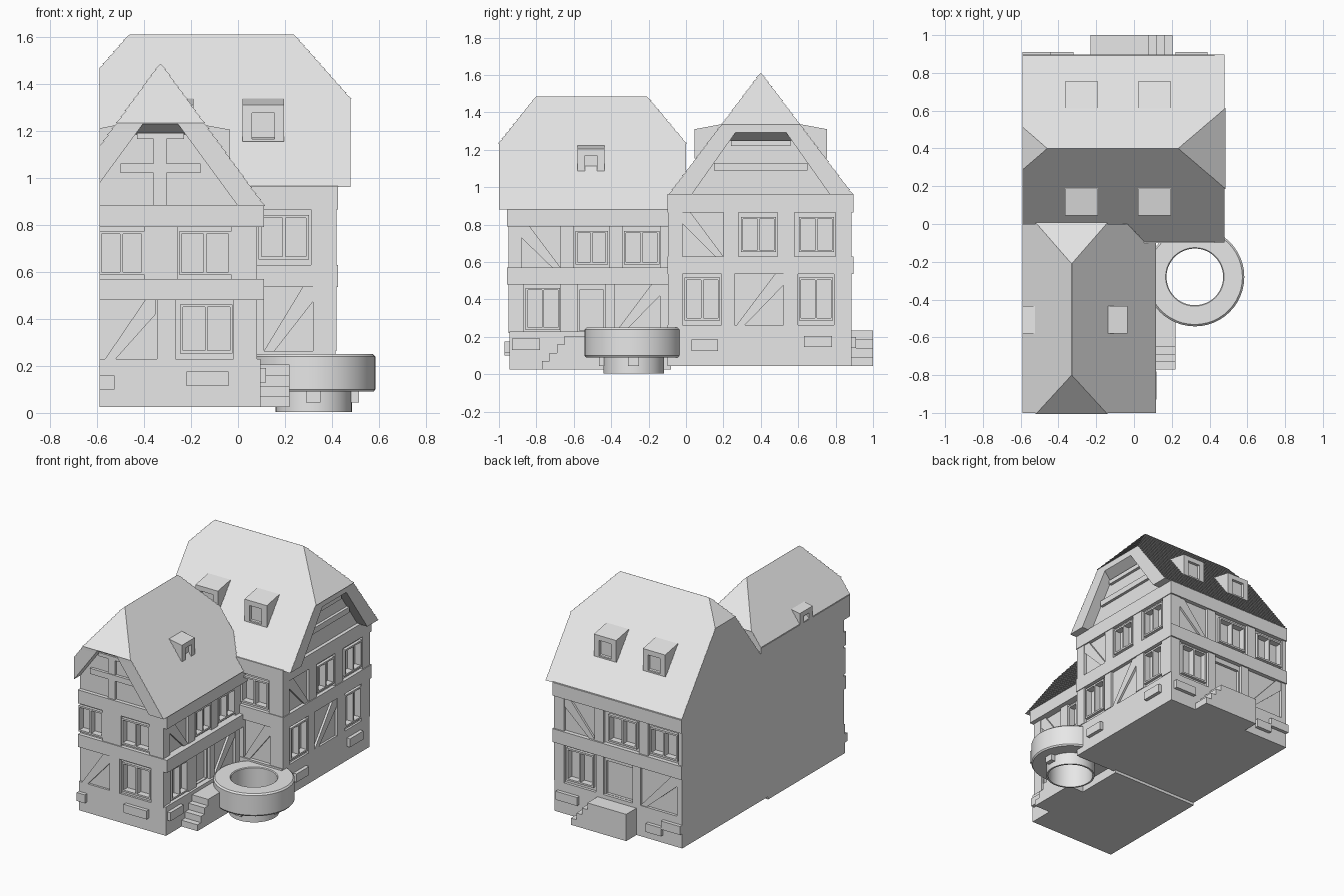
import bpy, bmesh, math
from mathutils import Vector

cube = bpy.data.objects.get("Cube")
if cube:
    bpy.data.objects.remove(cube, do_unlink=True)

GREY = bpy.data.materials.new("plain grey")
GREY.use_nodes = True
GREY.diffuse_color = (0.8, 0.8, 0.8, 1)
GREY.node_tree.nodes["Principled BSDF"].inputs["Base Color"].default_value = (0.8, 0.8, 0.8, 1)
LEFT = -0.59  # flat party wall


def finish(name, bm):
    bmesh.ops.recalc_face_normals(bm, faces=bm.faces)
    me = bpy.data.meshes.new(name)
    bm.to_mesh(me)
    bm.free()
    ob = bpy.data.objects.new(name, me)
    bpy.context.collection.objects.link(ob)
    me.materials.append(GREY)
    return ob


def cut(ob, bm):
    cutter = finish("cutter", bm)
    cutter.hide_render = True
    mod = ob.modifiers.new("cut", "BOOLEAN")
    mod.operation, mod.solver, mod.object = "DIFFERENCE", "EXACT", cutter
    bpy.context.view_layer.objects.active = ob
    bpy.ops.object.modifier_apply(modifier=mod.name)
    bpy.data.objects.remove(cutter, do_unlink=True)


def facade(axis, plane, sign):
    """Maps (along, height, outward depth) on a wall to space."""
    def place(u, z, d):
        p = plane + sign * d
        return Vector((u, p, z)) if axis == "y" else Vector((p, u, z))
    return place


def prism(bm, face, pts, d0, d1):
    a = [bm.verts.new(face(u, z, d0)) for u, z in pts]
    b = [bm.verts.new(face(u, z, d1)) for u, z in pts]
    bm.faces.new(a)
    bm.faces.new(b[::-1])
    for i in range(len(pts)):
        j = (i + 1) % len(pts)
        bm.faces.new((a[i], b[i], b[j], a[j]))


def bar(bm, face, u0, u1, z0, z1, d0, d1):
    prism(bm, face, [(u0, z0), (u1, z0), (u1, z1), (u0, z1)], d0, d1)


def hull(bm, pts):
    vs = [bm.verts.new(p) for p in pts]
    bmesh.ops.convex_hull(bm, input=vs)


GROUND = facade("y", 0, 1)


def block(name, x, y, z):
    bm = bmesh.new()
    bar(bm, GROUND, *x, *z, *y)
    return finish(name, bm)


def storey(name, face, z0, z1, posts, windows, braces, holes):
    """Posts, diagonal braces and paired windows of one floor of a wall."""
    bm = bmesh.new()
    for u0, u1 in posts:
        bar(bm, face, u0, u1, z0, z1, -0.01, 0.02)
    for lo, hi in braces:
        w = 0.045 if hi > lo else -0.045
        prism(bm, face, [(lo, z0), (lo + w, z0), (hi, z1 - 0.06), (hi, z1), (hi - w, z1)], -0.01, 0.015)
    f = 0.012
    for u0, u1, h0, h1 in windows:
        mid = (u0 + u1) / 2
        for a, b in ((u0 - f, u0), (mid - f / 2, mid + f / 2), (u1, u1 + f)):
            bar(bm, face, max(a, LEFT) if face in LEFT_ENDED else a, b, h0 - f, h1 + f, -0.01, 0.02)
        for a, b in ((h0 - f, h0), (h1, h1 + f)):
            bar(bm, face, u0, u1, a, b, -0.01, 0.02)
        bar(holes, face, u0, mid - f / 2, h0, h1, -0.025, 0.05)
        bar(holes, face, mid + f / 2, u1, h0, h1, -0.025, 0.05)
    finish(name, bm)


def roof(name, along, ends, ridge, centre, base, peak, half, rows, clip_row, overhang=0.007):
    """Half-hipped roof made of stepped rows, cut flat at the party wall."""
    bm = bmesh.new()
    step, rings = (peak - base) / rows, []
    def ring(i, lip):
        w = half * (1 - i / rows) + lip
        t = max(0, (i - clip_row) / (rows - clip_row))
        e = lip if i >= clip_row else 0
        lo = ends[0] + (ridge[0] - ends[0]) * t - e
        hi = ends[1] + (ridge[1] - ends[1]) * t + e
        z = base + i * step
        pts = [(lo, centre - w), (hi, centre - w), (hi, centre + w), (lo, centre + w)]
        rings.append([bm.verts.new((a, b, z) if along == "x" else (b, a, z)) for a, b in pts])
    for i in range(rows):
        ring(i, overhang)
        ring(i + 1, 0.0005)
    for low, high in zip(rings, rings[1:]):
        for i in range(4):
            j = (i + 1) % 4
            bm.faces.new((low[i], low[j], high[j], high[i]))
    bm.faces.new(rings[0])
    bm.faces.new(rings[-1])
    got = bmesh.ops.bisect_plane(bm, geom=bm.verts[:] + bm.edges[:] + bm.faces[:], dist=1e-6,
                                 plane_co=(LEFT, 0, 0), plane_no=(-1, 0, 0), clear_outer=True)
    edges = [g for g in got["geom_cut"] if isinstance(g, bmesh.types.BMEdge)]
    bmesh.ops.holes_fill(bm, edges=edges)
    return finish(name, bm)


def gable_pocket(ob, face, centre, base, top, wide, narrow, depth):
    """Recess the gable behind the verge boards, with a sloping soffit."""
    k = (wide - narrow) / (top - base)
    pts = []
    for d, zt in ((0, top - 0.05), (depth, top), (depth + 0.1, top + 0.001)):
        for z in (base - 0.1, zt):
            w = narrow + (top - z) * k
            pts += [face(centre - w, z, d), face(centre + w, z, d)]
    bm = bmesh.new()
    hull(bm, pts)
    cut(ob, bm)


def dormer(name, face, u0, u1, z0, z1, depth, rise):
    bm = bmesh.new()
    hull(bm, [face(u, z, d) for u in (u0, u1)
              for z, d in ((z0, 0), (z1, 0), (z1 + rise, -depth), (z0, -depth))])
    ob = finish(name, bm)
    hole = bmesh.new()
    bar(hole, face, u0 + 0.04, u1 - 0.04, z0 + 0.01, z1 - 0.035, -0.02, 0.05)
    cut(ob, hole)


# Wall planes
f_front, f_side = facade("y", -0.93, -1), facade("x", 0.06, 1)
b_front, b_side, b_rear = facade("y", -0.075, -1), facade("x", 0.4, 1), facade("y", 0.865, 1)
LEFT_ENDED = (f_front, b_rear)

# Front house: masses and beams
front_wall = block("front_house_wall", (LEFT, 0.06), (-0.93, 0), (0.2, 0.9))
block("front_house_base", (LEFT, 0.095), (-0.945, -0.08), (0.025, 0.23))
for n, z in (("floor", (0.48, 0.57)), ("eaves", (0.79, 0.885))):
    block("front_house_%s_beam" % n, (LEFT, 0.11), (-0.957, -0.05), z)

# Front house: timber and windows
holes = bmesh.new()
storey("front_lower_timber", f_front, 0.23, 0.48, [(-0.345, -0.265), (-0.02, 0.08)],
       [(-0.235, -0.035, 0.265, 0.45)], [(-0.565, -0.35)], holes)
storey("front_upper_timber", f_front, 0.57, 0.79, [(-0.4, -0.255), (-0.03, 0.08)],
       [(LEFT + 0.01, -0.41, 0.6, 0.76), (-0.24, -0.04, 0.6, 0.76)], [], holes)
storey("side_lower_timber", f_side, 0.22, 0.48, [(-0.95, -0.87), (-0.67, -0.58), (-0.43, -0.38), (-0.14, -0.07)],
       [(-0.845, -0.685, 0.25, 0.45)], [(-0.38, -0.14)], holes)
storey("side_upper_timber", f_side, 0.57, 0.79, [(-0.95, -0.88), (-0.67, -0.6), (-0.41, -0.34), (-0.14, -0.07)],
       [(-0.58, -0.43, 0.6, 0.755), (-0.32, -0.155, 0.6, 0.755)], [(-0.67, -0.88)], holes)
bar(holes, f_side, -0.57, -0.44, 0.235, 0.45, -0.02, 0.05)
cut(front_wall, holes)

# Back house: masses and beams
back_wall = block("back_house_wall", (LEFT, 0.4), (-0.075, 0.865), (0.2, 0.98))
block("back_house_base", (LEFT, 0.415), (-0.1, 0.885), (0.045, 0.263))
for n, z in (("floor", (0.535, 0.63)), ("eaves", (0.865, 0.965))):
    block("back_house_%s_beam" % n, (LEFT, 0.425), (-0.1, 0.895), z)

# Back house: timber and windows
holes = bmesh.new()
lower, upper = (0.263, 0.535), (0.63, 0.865)
storey("back_side_lower_timber", b_side, *lower, [(-0.095, -0.02), (0.19, 0.26), (0.52, 0.6), (0.79, 0.885)],
       [(0.005, 0.17, 0.3, 0.505), (0.615, 0.775, 0.3, 0.505)], [(0.27, 0.52)], holes)
storey("back_side_upper_timber", b_side, *upper, [(-0.095, -0.02), (0.2, 0.28), (0.49, 0.58), (0.8, 0.885)],
       [(0.305, 0.47, 0.665, 0.83), (0.615, 0.78, 0.665, 0.83)], [(0.2, -0.02)], holes)
storey("back_front_lower_timber", b_front, *lower, [(0.06, 0.11), (0.32, 0.42)], [], [(0.11, 0.32)], holes)
storey("back_front_upper_timber", b_front, *upper, [(0.31, 0.42)], [(0.1, 0.29, 0.665, 0.83)], [], holes)
storey("rear_lower_timber", b_rear, *lower, [(0.34, 0.42), (0.03, 0.09), (-0.26, -0.2), (LEFT, -0.55)],
       [(0.12, 0.31, 0.3, 0.505)], [(-0.26, -0.55)], holes)
storey("rear_upper_timber", b_rear, *upper, [(0.34, 0.42), (0.03, 0.1), (-0.32, -0.25), (LEFT, -0.56)],
       [(-0.22, -0.02, 0.665, 0.83), (-0.54, -0.35, 0.665, 0.83)], [(0.1, 0.34)], holes)
bar(holes, b_rear, -0.19, 0.02, 0.265, 0.5, -0.02, 0.05)
cut(back_wall, holes)

# Roofs with recessed gables
front_roof = roof("front_roof", "y", (-1, 0), (-0.8, -0.21), -0.33, 0.88, 1.485, 0.44, 24, 14)
gable_pocket(front_roof, f_front, -0.33, 0.88, 1.235, 0.33, 0.07, 0.08)
back_roof = roof("back_roof", "x", (-0.7, 0.478), (-0.46, 0.235), 0.4, 0.96, 1.61, 0.49, 26, 15)
gable_pocket(back_roof, b_side, 0.4, 0.96, 1.3, 0.37, 0.13, 0.09)

# Gable timbers
bm = bmesh.new()
bar(bm, f_front, -0.36, -0.305, 0.88, 1.18, -0.01, 0.015)
bar(bm, f_front, -0.5, -0.16, 1.02, 1.06, -0.01, 0.02)
bar(bm, f_front, -0.43, -0.23, 1.165, 1.19, -0.01, 0.02)
finish("front_gable_timber", bm)
bm = bmesh.new()
bar(bm, b_side, 0.15, 0.65, 1.09, 1.13, -0.01, 0.02)
bar(bm, b_side, 0.24, 0.56, 1.22, 1.25, -0.01, 0.02)
finish("back_gable_timber", bm)

# Dormers
for n, u0 in (("left", 0.02), ("right", -0.365)):
    dormer("front_%s_dormer" % n, facade("y", 0.045, -1), u0, u0 + 0.175, 1.155, 1.31, 0.16, 0.03)
    dormer("rear_%s_dormer" % n, facade("y", 0.755, 1), u0, u0 + 0.175, 1.155, 1.31, 0.16, 0.03)
dormer("side_dormer", facade("x", -0.035, 1), -0.58, -0.435, 1.07, 1.205, 0.12, 0.022)
dormer("party_wall_dormer", facade("x", LEFT, -1), -0.58, -0.435, 1.1, 1.21, 0.1, 0.02)

# Projecting stones in the bases
bm = bmesh.new()
stone_rows = (
    (facade("y", -0.945, -1), [(-0.22, -0.04, 0.115), (LEFT, -0.525, 0.1)]),
    (facade("x", 0.095, 1), [(-0.93, -0.78, 0.13)]),
    (facade("x", 0.415, 1), [(0.03, 0.17, 0.125), (0.63, 0.78, 0.145)]),
    (facade("y", 0.885, 1), [(LEFT, -0.44, 0.15), (-0.44, -0.32, 0.1), (0.22, 0.39, 0.14)]),
)
for face, stones in stone_rows:
    for u0, u1, z in stones:
        bar(bm, face, u0, u1, z, z + 0.06, -0.01, 0.025)
finish("base_stones", bm)

# Stairs to the side and rear doors
bm = bmesh.new()
for i in range(4):
    bar(bm, f_side, -0.77 + 0.04 * i, -0.42, 0.025 + 0.045 * i, 0.07 + 0.045 * i, 0, 0.16)
finish("side_steps", bm)
bm = bmesh.new()
for i in range(4):
    bar(bm, b_rear, -0.23, 0.205 - 0.043 * i, 0.045 + 0.0475 * i, 0.0925 + 0.0475 * i, 0, 0.135)
finish("rear_steps", bm)

# Round basin with a hollow foot
bm = bmesh.new()
profile = [(0.15, 0.003), (0.162, 0.003), (0.162, 0.09), (0.255, 0.09), (0.262, 0.1),
           (0.262, 0.24), (0.252, 0.25), (0.155, 0.25), (0.15, 0.245)]
SEG = 48
rings = [[bm.verts.new((0.322 + r * math.cos(math.tau * s / SEG), -0.28 + r * math.sin(math.tau * s / SEG), z))
          for r, z in profile] for s in range(SEG)]
for s in range(SEG):
    a, b = rings[s], rings[(s + 1) % SEG]
    for i in range(len(profile)):
        j = (i + 1) % len(profile)
        bm.faces.new((a[i], b[i], b[j], a[j]))
basin = finish("round_basin", bm)
basin.select_set(True)
bpy.context.view_layer.objects.active = basin
bpy.ops.object.shade_smooth_by_angle(angle=math.radians(30))
block("basin_side_bracket", (0.475, 0.515), (-0.31, -0.25), (0.045, 0.095))
block("basin_front_bracket", (0.29, 0.35), (-0.465, -0.435), (0.045, 0.095))
